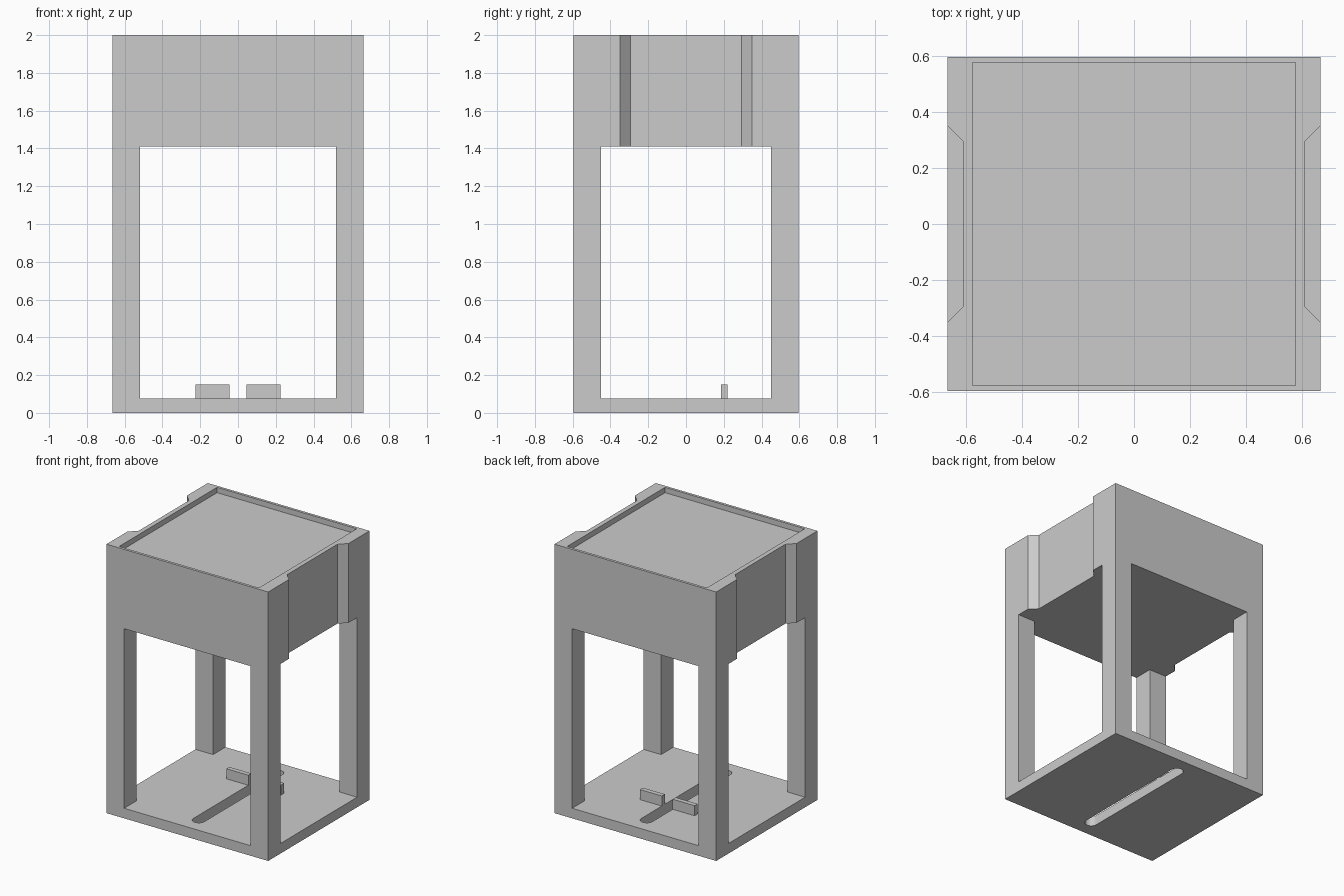
import bpy
import bmesh
import math

cube = bpy.data.objects.get("Cube")
if cube:
    bpy.data.objects.remove(cube, do_unlink=True)

# Main dimensions
HALF_X, HALF_Y, HEIGHT = 0.665, 0.595, 2.0
FLOOR, CEILING = 0.075, 1.41
LEG = 0.145

grey = bpy.data.materials.new("plain grey")
grey.use_nodes = True
grey.diffuse_color = (0.6, 0.6, 0.6, 1)
grey.node_tree.nodes["Principled BSDF"].inputs["Base Color"].default_value = (0.6, 0.6, 0.6, 1)


def prism(name, outline, z0, z1):
    """Extrude a flat outline upwards from z0 to z1."""
    bm = bmesh.new()
    face = bm.faces.new([bm.verts.new((x, y, z0)) for x, y in outline])
    out = bmesh.ops.extrude_face_region(bm, geom=[face])
    top = [v for v in out["geom"] if isinstance(v, bmesh.types.BMVert)]
    bmesh.ops.translate(bm, verts=top, vec=(0, 0, z1 - z0))
    bmesh.ops.recalc_face_normals(bm, faces=bm.faces)
    mesh = bpy.data.meshes.new(name)
    bm.to_mesh(mesh)
    bm.free()
    mesh.materials.append(grey)
    obj = bpy.data.objects.new(name, mesh)
    bpy.context.collection.objects.link(obj)
    return obj


def rect(x0, x1, y0, y1):
    return [(x0, y0), (x1, y0), (x1, y1), (x0, y1)]


def cut(target, cutter):
    """Subtract a cutter from the target, then remove the cutter."""
    cutter.hide_render = True
    mod = target.modifiers.new("cut", "BOOLEAN")
    mod.operation = "DIFFERENCE"
    mod.solver = "EXACT"
    mod.object = cutter
    bpy.context.view_layer.objects.active = target
    bpy.ops.object.modifier_apply(modifier=mod.name)
    bpy.data.objects.remove(cutter, do_unlink=True)


frame = prism("frame", rect(-HALF_X, HALF_X, -HALF_Y, HALF_Y), 0, HEIGHT)

# Openings through front and sides, leaving four corner legs
ox, oy = HALF_X - LEG, HALF_Y - LEG
cut(frame, prism("front_opening", rect(-ox, ox, -1, 1), FLOOR, CEILING))
cut(frame, prism("side_opening", rect(-1, 1, -oy, oy), FLOOR, CEILING))

# Recesses with slanted ends on both sides of the upper block
for side in (-1, 1):
    outline = [(side * x, y) for x, y in
               ((0.61, -0.295), (0.71, -0.395), (0.71, 0.395), (0.61, 0.295))]
    cut(frame, prism("side_recess", outline, CEILING - 0.1, HEIGHT + 0.1))

# Shallow tray in the top
cut(frame, prism("top_tray", rect(-0.575, 0.575, -0.575, 0.575), HEIGHT - 0.04, HEIGHT + 0.1))

# Round-ended slot through the base
R, END, STEPS = 0.045, 0.46, 12
slot = []
for start, y in ((0, END), (math.pi, -END)):
    for i in range(STEPS + 1):
        a = start + math.pi * i / STEPS
        slot.append((R * math.cos(a), y + R * math.sin(a)))
cut(frame, prism("base_slot", slot, -0.1, FLOOR + 0.1))

# Two small stops beside the slot
for name, x0, x1 in (("left_stop", 0.045, 0.225), ("right_stop", -0.225, -0.045)):
    prism(name, rect(x0, x1, 0.185, 0.22), FLOOR, 0.15)
